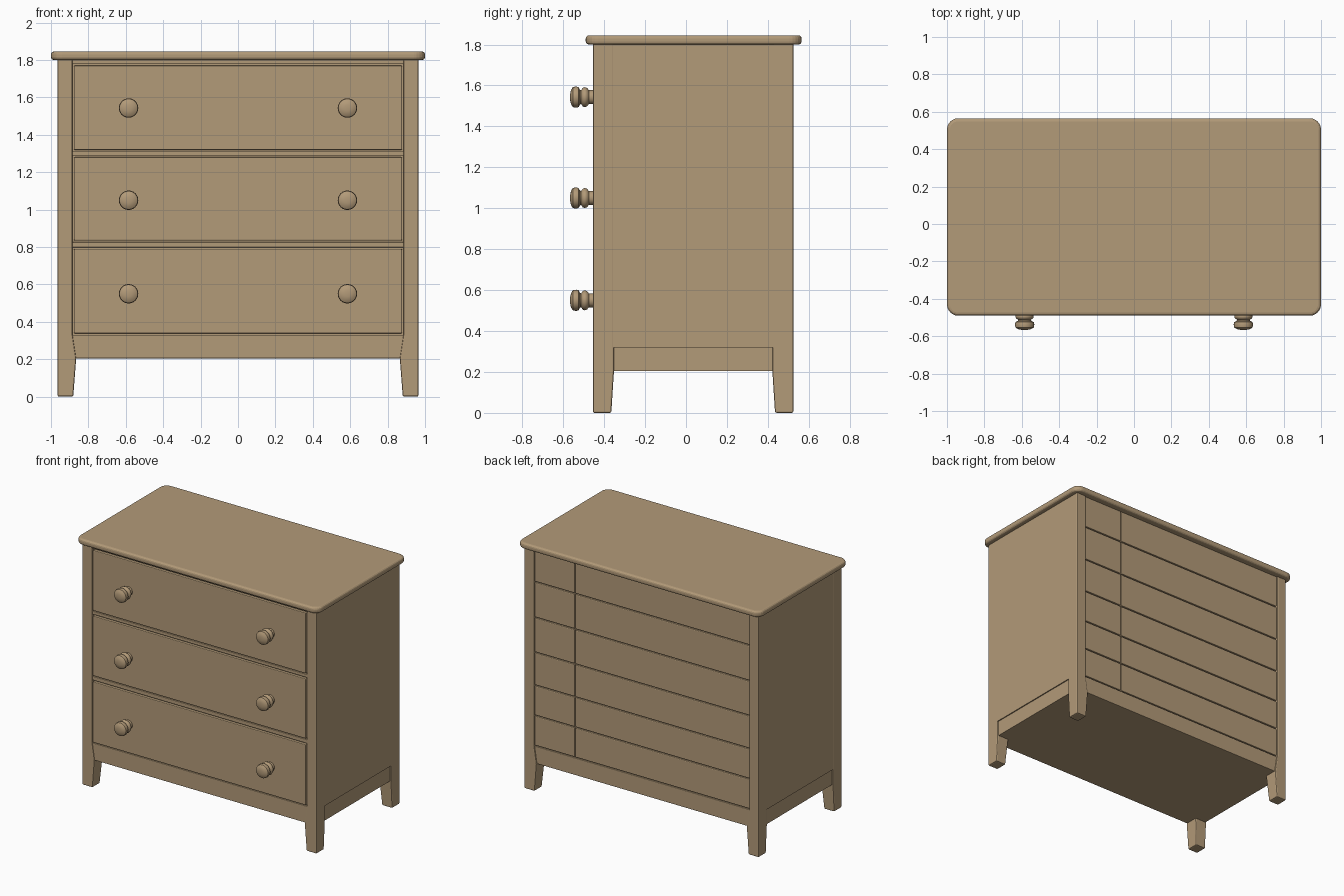
import bpy, bmesh, math
from mathutils import Matrix, Vector

cube = bpy.data.objects.get("Cube")
if cube:
    bpy.data.objects.remove(cube, do_unlink=True)

wood = bpy.data.materials.new("tan wood")
wood.use_nodes = True
COLOUR = (0.45, 0.325, 0.19, 1)
wood.diffuse_color = COLOUR
wood.node_tree.nodes["Principled BSDF"].inputs["Base Color"].default_value = COLOUR


def finish(name, bm, bevel=0, segments=2, smooth=False):
    bmesh.ops.recalc_face_normals(bm, faces=bm.faces)
    mesh = bpy.data.meshes.new(name)
    bm.to_mesh(mesh)
    bm.free()
    mesh.materials.append(wood)
    ob = bpy.data.objects.new(name, mesh)
    bpy.context.collection.objects.link(ob)
    if bevel:
        mod = ob.modifiers.new("Bevel", 'BEVEL')
        mod.width, mod.segments = bevel, segments
        mod.limit_method, mod.angle_limit = 'ANGLE', math.radians(30)
    if smooth:
        bpy.ops.object.select_all(action='DESELECT')
        ob.select_set(True)
        bpy.context.view_layer.objects.active = ob
        bpy.ops.object.shade_smooth_by_angle(angle=math.radians(40))


def box_mesh(x, y, z):
    bm = bmesh.new()
    size = Vector((x[1] - x[0], y[1] - y[0], z[1] - z[0]))
    centre = Vector((x[0] + x[1], y[0] + y[1], z[0] + z[1])) / 2
    bmesh.ops.create_cube(bm, size=1, matrix=Matrix.LocRotScale(centre, None, size))
    return bm


def box(name, x, y, z, bevel=0):
    finish(name, box_mesh(x, y, z), bevel)


def skin(bm, rings):
    """Join closed rings of vertices into a capped solid."""
    for low, high in zip(rings, rings[1:]):
        for i in range(len(low)):
            j = (i + 1) % len(low)
            bm.faces.new((low[i], low[j], high[j], high[i]))
    bm.faces.new(rings[0])
    bm.faces.new(rings[-1])


W, FRONT, BACK = 0.965, -0.455, 0.525   # outer faces of the carcass
INNER = 0.885                           # inner edge of the posts
BASE, TOP = 0.205, 1.805
SIDES = 24

# Rounded top slab
bm = box_mesh((-1, 1), (-0.49, 0.565), (1.8, 1.845))
upright = [e for e in bm.edges if abs(e.verts[0].co.z - e.verts[1].co.z) > 0.01]
bmesh.ops.bevel(bm, geom=upright, offset=0.06, segments=6, affect='EDGES', profile=0.5)
finish("top", bm, 0.016, 3)

# Carcass and side panels
box("carcass", (-0.95, 0.95), (FRONT + 0.02, BACK - 0.02), (BASE, TOP))
for sx, side in ((-1, "right"), (1, "left")):
    box(side + "_panel", sorted((sx * 0.9, sx * (W - 0.001))), (-0.38, 0.45), (0.32, TOP))
    box(side + "_rail", sorted((sx * 0.9, sx * (W - 0.009))), (-0.38, 0.45), (BASE, 0.325))

    # Corner posts, each with a foot tapering on its inner sides
    for y, sy, end in ((FRONT, 1, "front"), (BACK, -1, "back")):
        bm = bmesh.new()
        rings = []
        for z, wx, wy in ((0, 0.084, 0.09), (BASE, 0.1, 0.103), (0.335, W - INNER, 0.103), (TOP, W - INNER, 0.103)):
            x0, x1 = sx * W, sx * (W - wx)
            y1 = y + sy * wy
            rings.append([bm.verts.new((px, py, z)) for px, py in ((x0, y), (x1, y), (x1, y1), (x0, y1))])
        skin(bm, rings)
        finish(f"{end}_{side}_post", bm, 0.008)

# Front frame rails
for name, z in (("bottom", (BASE, 0.33)), ("lower", (0.798, 0.826)),
                ("upper", (1.288, 1.311)), ("top", (1.778, TOP))):
    box("front_rail_" + name, (-INNER, INNER), (-0.449, -0.4), z, 0.003)

# Drawers with two turned knobs each
PROFILE = ((0.034, 0), (0.034, 0.02), (0.045, 0.028), (0.049, 0.04), (0.045, 0.05), (0.034, 0.057),
           (0.036, 0.063), (0.049, 0.07), (0.052, 0.082), (0.049, 0.098), (0.035, 0.107), (0.016, 0.111))
for name, z0, z1, knob_z in (("bottom", 0.335, 0.793, 0.55), ("middle", 0.831, 1.283, 1.05), ("top", 1.316, 1.773, 1.543)):
    box(name + "_drawer", (-0.877, 0.877), (FRONT, -0.4), (z0 + 0.003, z1 - 0.003), 0.005)
    for sx, side in ((-1, "right"), (1, "left")):
        bm = bmesh.new()
        rings = []
        for r, d in PROFILE:
            rings.append([bm.verts.new((sx * 0.585 + r * math.cos(a), FRONT - d, knob_z + r * math.sin(a)))
                          for a in (math.tau * i / SIDES for i in range(SIDES))])
        skin(bm, rings)
        finish(f"{name}_{side}_knob", bm, smooth=True)

# Back planks, split by one upright joint
joints = (0.335, 0.56, 0.785, 1.03, 1.29, 1.555, TOP)
for n, (z0, z1) in enumerate(zip(joints, joints[1:]), 1):
    for part, x in (("long", (-INNER, 0.55)), ("short", (0.556, INNER))):
        box(f"back_plank_{part}_{n}", x, (0.48, BACK - 0.008), (z0 + 0.003, z1 - 0.003), 0.006)
box("back_rail", (-INNER, INNER), (0.48, BACK - 0.008), (BASE, 0.332), 0.004)
